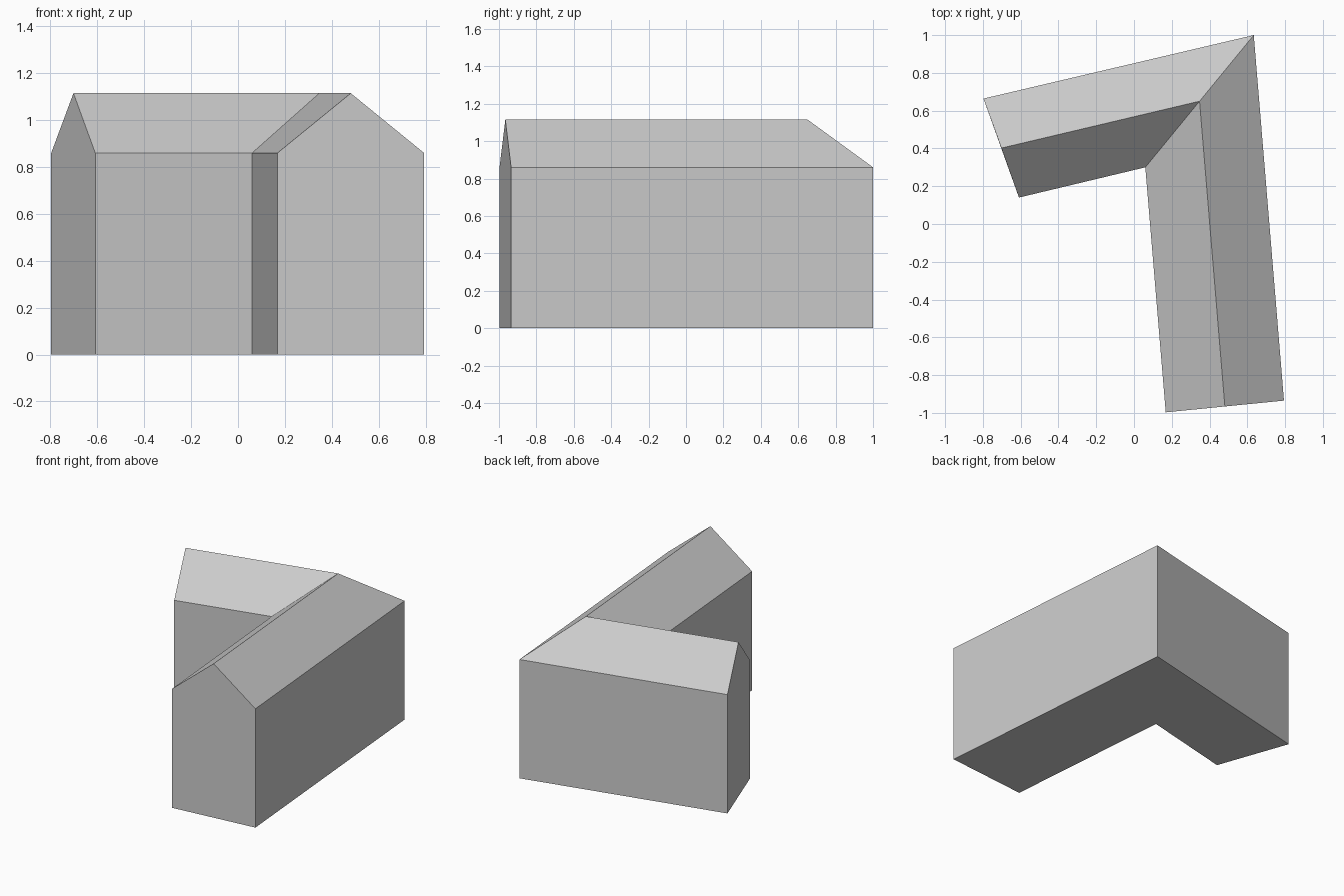
import bpy, bmesh

cube = bpy.data.objects.get("Cube")
if cube:
    bpy.data.objects.remove(cube, do_unlink=True)

EAVE, RIDGE = 0.86, 1.115

# Plan stations along the building: (outer wall, ridge, inner wall)
STATIONS = [
    ((-0.797, 0.664), (-0.702, 0.402), (-0.609, 0.14)),    # left gable
    ((0.634, 1.0), (0.347, 0.65), (0.06, 0.30)),           # mitred corner
    ((0.794, -0.935), (0.481, -0.966), (0.168, -0.997)),   # front gable
]

# One plain grey for walls, roof and base
grey = bpy.data.materials.new("plain_grey")
grey.use_nodes = True
colour = (0.6, 0.6, 0.6, 1)
grey.diffuse_color = colour
grey.node_tree.nodes["Principled BSDF"].inputs["Base Color"].default_value = colour


def house_section(bm, outer, ridge, inner):
    """Five-point gable outline at one station."""
    outline = [(outer, 0), (outer, EAVE), (ridge, RIDGE), (inner, EAVE), (inner, 0)]
    return [bm.verts.new((x, y, z)) for (x, y), z in outline]


# Loft the gable outline around the corner
bm = bmesh.new()
sections = [house_section(bm, *s) for s in STATIONS]
for a, b in zip(sections, sections[1:]):
    for i in range(len(a)):
        j = (i + 1) % len(a)
        bm.faces.new((a[i], a[j], b[j], b[i]))

# Gable end walls
bm.faces.new(sections[0])
bm.faces.new(sections[-1])
bmesh.ops.recalc_face_normals(bm, faces=bm.faces)

mesh = bpy.data.meshes.new("angled_building")
bm.to_mesh(mesh)
bm.free()
mesh.materials.append(grey)
building = bpy.data.objects.new("angled_building", mesh)
bpy.context.collection.objects.link(building)
